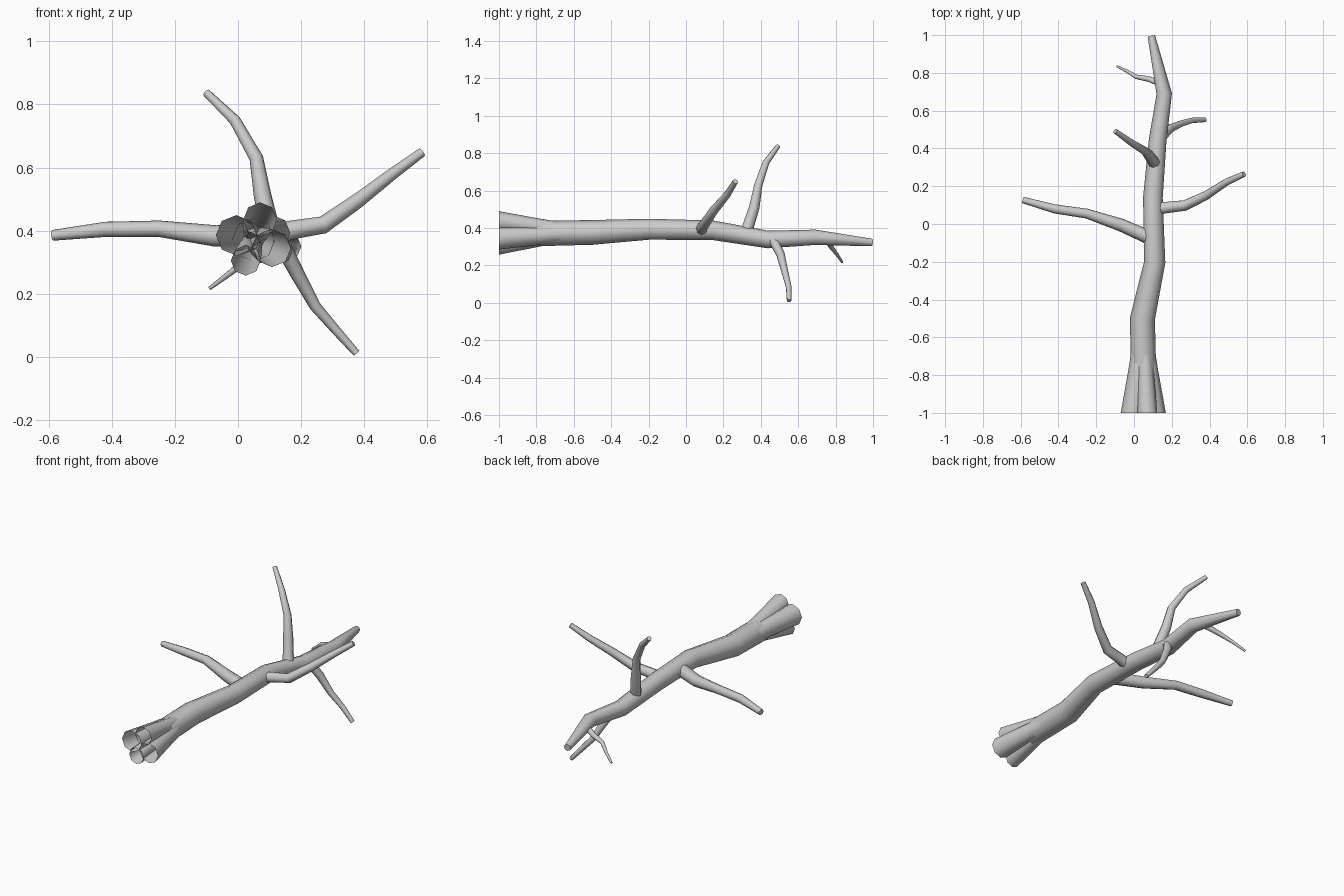
import bpy, bmesh, math
from mathutils import Vector

SIDES = 8


def tube(name, points, cap_start=False, cap_end=True):
    """Tapered tube through (x, y, z, radius) points."""
    pts = [Vector(p[:3]) for p in points]
    bm = bmesh.new()
    rings = []
    d0 = (pts[1] - pts[0]).normalized()
    side = d0.orthogonal().normalized()
    for i, p in enumerate(pts):
        a = (p - pts[i - 1]).normalized() if i > 0 else Vector()
        b = (pts[i + 1] - p).normalized() if i < len(pts) - 1 else Vector()
        d = (a + b).normalized()
        side = (side - d * side.dot(d)).normalized()
        up = d.cross(side)
        r = points[i][3]
        rings.append([bm.verts.new(p + r * (math.cos(t) * side + math.sin(t) * up))
                      for t in (math.tau * k / SIDES for k in range(SIDES))])
    for lo, hi in zip(rings, rings[1:]):
        for k in range(SIDES):
            n = (k + 1) % SIDES
            bm.faces.new((lo[k], lo[n], hi[n], hi[k]))
    if cap_start:
        bm.faces.new(rings[0][::-1])
    if cap_end:
        bm.faces.new(rings[-1])
    # trim the root ends flat at the base
    bmesh.ops.bisect_plane(bm, geom=bm.verts[:] + bm.edges[:] + bm.faces[:],
                           plane_co=(0, -1, 0), plane_no=(0, -1, 0), clear_outer=True)
    me = bpy.data.meshes.new(name)
    bm.to_mesh(me)
    bm.free()
    ob = bpy.data.objects.new(name, me)
    bpy.context.collection.objects.link(ob)
    bpy.context.view_layer.objects.active = ob
    ob.select_set(True)
    bpy.ops.object.shade_smooth_by_angle(angle=math.radians(50))
    ob.select_set(False)


# Trunk lying along y, open at the base
tube("trunk", [(0.05, -0.8, 0.37, 0.068), (0.045, -0.5, 0.376, 0.066),
               (0.11, -0.2, 0.393, 0.056), (0.1, 0.14, 0.388, 0.052),
               (0.125, 0.44, 0.338, 0.047), (0.16, 0.69, 0.35, 0.041),
               (0.092, 0.995, 0.322, 0.02)], cap_end=True)

# Flared roots, open at the cut end
for i, (x, z, r) in enumerate([(-0.005, 0.385, 0.066), (0.07, 0.435, 0.055),
                               (0.107, 0.345, 0.062), (0.025, 0.306, 0.049)]):
    d = Vector((x - 0.05, 0, z - 0.375))
    tube(f"root_{i + 1}", [(x + d.x * 0.1, -1.04, z + d.z * 0.1, r),
                           (0.05 + d.x * 0.5, -0.78, 0.375 + d.z * 0.5, r * 0.8),
                           (0.05, -0.5, 0.375, r * 0.55)])

# Side branches
branches = {
    "left_branch": [(0.1, -0.08, 0.385, 0.038), (-0.07, -0.005, 0.383, 0.034),
                    (-0.25, 0.055, 0.406, 0.026), (-0.42, 0.08, 0.404, 0.024),
                    (-0.588, 0.127, 0.385, 0.017)],
    "right_branch": [(0.1, 0.08, 0.385, 0.034), (0.17, 0.087, 0.402, 0.03),
                     (0.27, 0.098, 0.418, 0.028), (0.38, 0.15, 0.495, 0.024),
                     (0.49, 0.222, 0.58, 0.019), (0.583, 0.264, 0.648, 0.015)],
    "upper_branch": [(0.11, 0.32, 0.37, 0.032), (0.078, 0.365, 0.51, 0.028),
                     (0.058, 0.387, 0.63, 0.022), (-0.01, 0.428, 0.75, 0.018),
                     (-0.1, 0.492, 0.837, 0.013)],
    "lower_branch": [(0.145, 0.46, 0.345, 0.026), (0.19, 0.505, 0.26, 0.023),
                     (0.245, 0.53, 0.16, 0.018), (0.31, 0.549, 0.085, 0.015),
                     (0.376, 0.551, 0.011, 0.012)],
    "twig": [(0.15, 0.74, 0.345, 0.018), (0.08, 0.767, 0.315, 0.015),
             (0.01, 0.78, 0.293, 0.012), (-0.035, 0.808, 0.258, 0.009),
             (-0.09, 0.835, 0.217, 0.006)],
}
for name, pts in branches.items():
    tube(name, pts)
